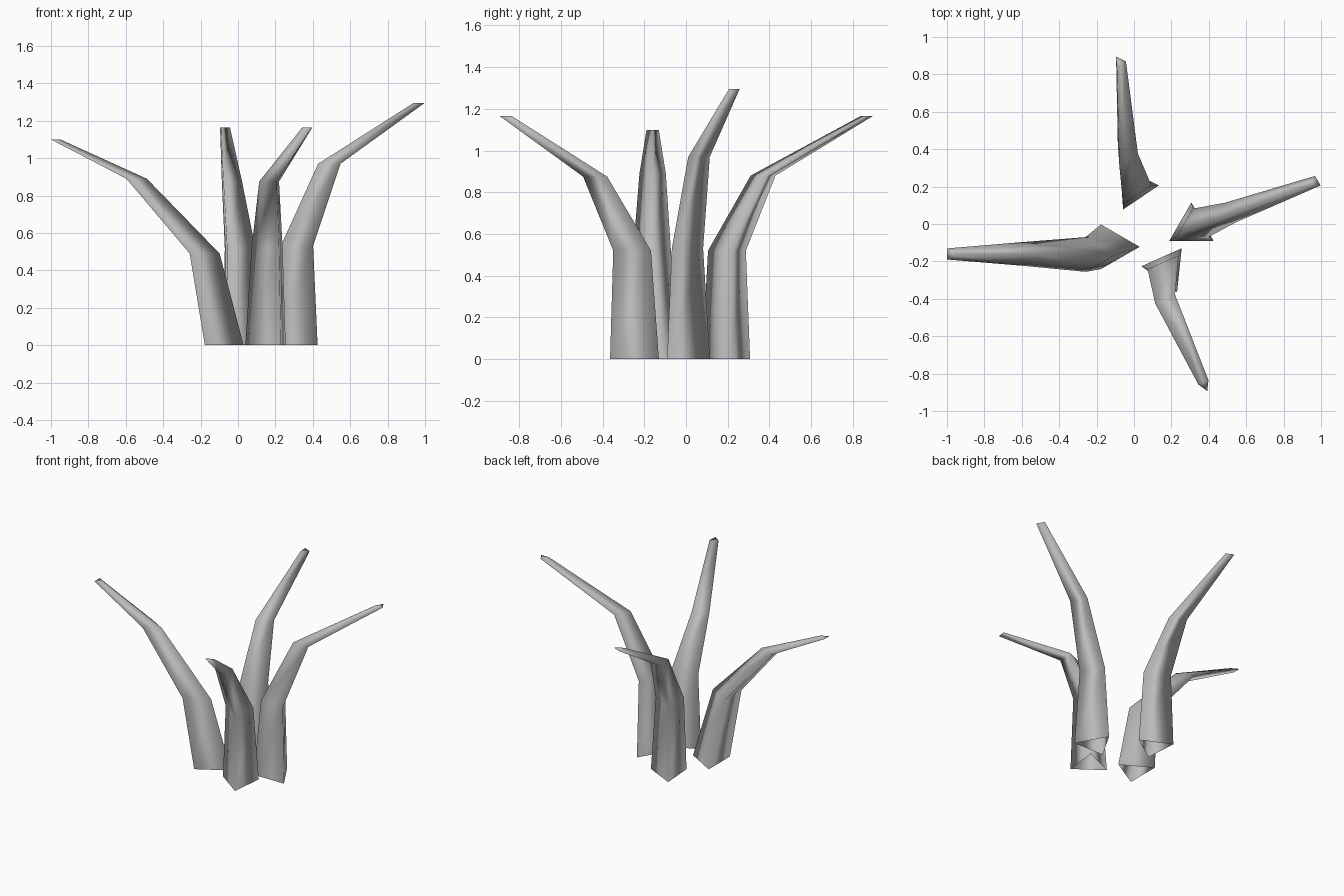
import bpy
import bmesh
from math import cos, sin, radians, tau

default_cube = bpy.data.objects.get("Cube")
if default_cube:
    bpy.data.objects.remove(default_cube, do_unlink=True)

SIDES = 3


def make_material(name, colour):
    material = bpy.data.materials.new(name)
    material.use_nodes = True
    material.diffuse_color = colour
    shader = material.node_tree.nodes["Principled BSDF"]
    shader.inputs["Base Color"].default_value = colour
    shader.inputs["Roughness"].default_value = 0.8
    return material


def add_ring(mesh_builder, centre, radius, turn):
    """Horizontal triangular cross-section with one corner facing the turn angle."""
    x, y, z = centre
    corners = []
    for i in range(SIDES):
        angle = radians(turn) + tau * i / SIDES
        position = (x + radius * cos(angle), y + radius * sin(angle), z)
        corners.append(mesh_builder.verts.new(position))
    return corners


def make_stalk(name, turn, sections, material):
    """Loft a bent, tapering stalk, open at the root and closed at the tip."""
    builder = bmesh.new()
    rings = [add_ring(builder, section[:-1], section[-1], turn) for section in sections]
    for lower, upper in zip(rings, rings[1:]):
        for i in range(SIDES):
            j = (i + 1) % SIDES
            builder.faces.new((lower[i], lower[j], upper[j], upper[i]))
    builder.faces.new(rings[-1])
    for face in builder.faces:
        face.smooth = True

    mesh = bpy.data.meshes.new(name)
    builder.to_mesh(mesh)
    builder.free()
    mesh.materials.append(material)
    stalk = bpy.data.objects.new(name, mesh)
    bpy.context.scene.collection.objects.link(stalk)
    return stalk


grey = make_material("plain grey", (0.5, 0.5, 0.5, 1))

# Each section is x, y, z and radius, listed from root to tip
make_stalk("right_stalk", 0, [
    (-.108, -.122, 0, .138),
    (-.205, -.163, .49, .107),
    (-.56, -.16, .89, .073),
    (-.983, -.16, 1.1, .034),
], grey)

make_stalk("front_stalk", 54, [
    (.175, -.24, 0, .136),
    (.177, -.253, .52, .105),
    (.18, -.432, .875, .067),
    (.378, -.862, 1.165, .034),
], grey)

make_stalk("back_stalk", 4, [
    (0, .197, 0, .133),
    (-.012, .2, .52, .105),
    (-.048, .372, .88, .069),
    (-.077, .867, 1.165, .034),
], grey)

make_stalk("left_stalk", 90, [
    (.307, -.022, 0, .137),
    (.315, -.018, .53, .1),
    (.488, .045, .97, .069),
    (.968, .223, 1.295, .034),
], grey)
